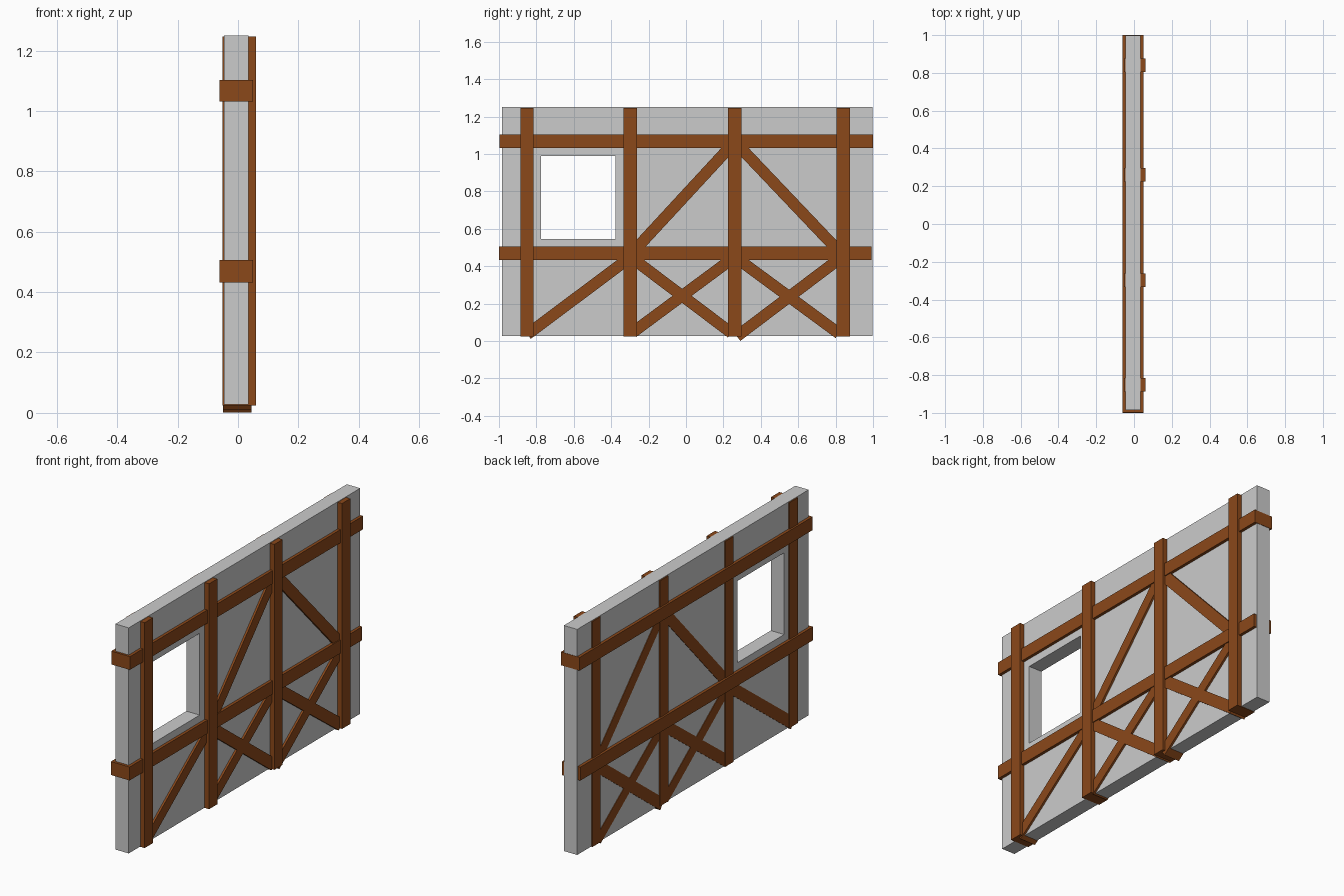
import bpy, bmesh, math
from mathutils import Matrix, Vector

if "Cube" in bpy.data.objects:
    bpy.data.objects.remove(bpy.data.objects["Cube"])

wood = bpy.data.materials.new("timber_brown")
wood.diffuse_color = (0.26, 0.065, 0.01, 1)
wood.use_nodes = True
wood.node_tree.nodes["Principled BSDF"].inputs["Base Color"].default_value = wood.diffuse_color


def finish(name, bm, mat=None):
    bmesh.ops.recalc_face_normals(bm, faces=bm.faces)
    mesh = bpy.data.meshes.new(name)
    bm.to_mesh(mesh)
    bm.free()
    if mat:
        mesh.materials.append(mat)
    ob = bpy.data.objects.new(name, mesh)
    bpy.context.collection.objects.link(ob)
    return ob


def timber(name, a, b, width, x0, x1):
    """Square-cut beam in the wall plane from a to b, given as (y, z)."""
    dy, dz = b[0] - a[0], b[1] - a[1]
    bm = bmesh.new()
    bmesh.ops.create_cube(bm, size=1)
    bm.transform(Matrix.Diagonal((x1 - x0, math.hypot(dy, dz), width, 1)))
    bm.transform(Matrix.Rotation(math.atan2(dz, dy), 4, 'X'))
    bm.transform(Matrix.Translation(Vector(((x0 + x1) / 2, (a[0] + b[0]) / 2, (a[1] + b[1]) / 2))))
    return finish(name, bm, wood)


def corners(y0, y1, z0, z1):
    return [(y0, z0), (y1, z0), (y1, z1), (y0, z1)]


# Plaster panel: a ring of faces around the window, extruded through the thickness
bm = bmesh.new()
outer = [bm.verts.new((-0.046, y, z)) for y, z in corners(-0.985, 0.998, 0.027, 1.25)]
inner = [bm.verts.new((-0.046, y, z)) for y, z in corners(-0.775, -0.377, 0.545, 0.988)]
ring = []
for i in range(4):
    j = (i + 1) % 4
    ring.append(bm.faces.new((outer[i], outer[j], inner[j], inner[i])))
ext = bmesh.ops.extrude_face_region(bm, geom=ring, use_keep_orig=True)
moved = [g for g in ext["geom"] if isinstance(g, bmesh.types.BMVert)]
bmesh.ops.translate(bm, verts=moved, vec=(0.080, 0, 0))
finish("plaster_wall", bm)

# Upright posts
for i, y in enumerate((-0.85, -0.298, 0.261, 0.841)):
    timber(f"post_{i + 1}", (y, 0.025), (y, 1.247), 0.071, -0.052, 0.060)

# Horizontal rails
timber("upper_rail", (-0.997, 1.067), (1.0, 1.067), 0.072, -0.062, 0.050)
timber("lower_rail", (-1.0, 0.469), (0.993, 0.469), 0.073, -0.062, 0.050)

# Diagonal braces
braces = {
    "lower_brace_single": ((-0.848, 0.036), (-0.298, 0.447)),
    "middle_cross_rising": ((-0.285, 0.046), (0.261, 0.450)),
    "middle_cross_falling": ((-0.298, 0.450), (0.243, 0.043)),
    "end_cross_rising": ((0.272, 0.025), (0.841, 0.455)),
    "end_cross_falling": ((0.261, 0.450), (0.818, 0.040)),
    "upper_brace_rising": ((-0.298, 0.460), (0.261, 1.065)),
    "upper_brace_falling": ((0.261, 1.065), (0.841, 0.455)),
}
for name, (a, b) in braces.items():
    timber(name, a, b, 0.061, -0.049, 0.045)
